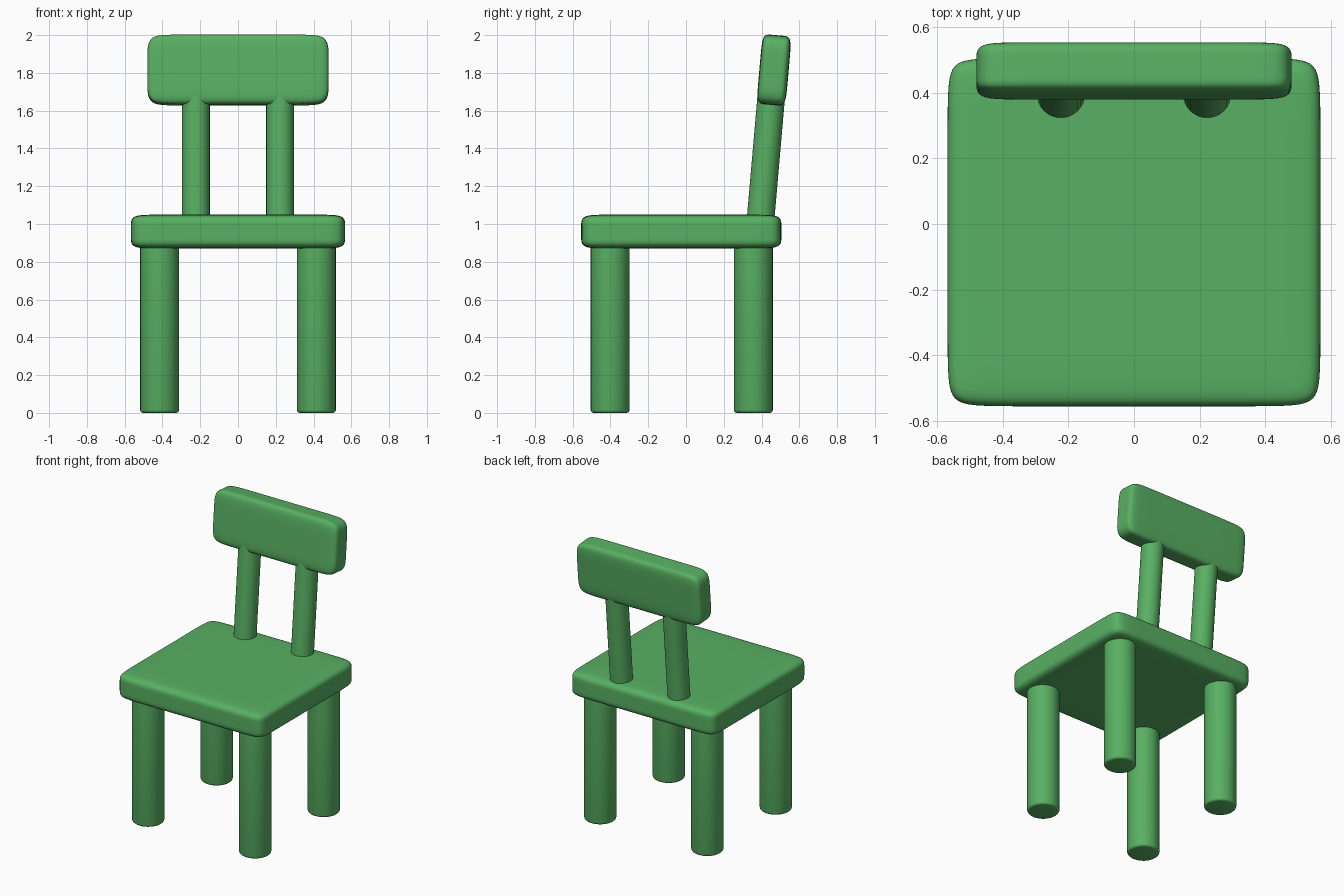
import bpy, bmesh, math
from mathutils import Vector, Matrix

if "Cube" in bpy.data.objects:
    bpy.data.objects.remove(bpy.data.objects["Cube"])

green = bpy.data.materials.new("leaf green")
green.diffuse_color = (0.098, 0.434, 0.125, 1.0)
green.use_nodes = True
green.node_tree.nodes["Principled BSDF"].inputs["Base Color"].default_value = green.diffuse_color


def finish(name, bm):
    bmesh.ops.recalc_face_normals(bm, faces=bm.faces)
    mesh = bpy.data.meshes.new(name)
    bm.to_mesh(mesh)
    bm.free()
    mesh.materials.append(green)
    obj = bpy.data.objects.new(name, mesh)
    bpy.context.collection.objects.link(obj)
    bpy.context.view_layer.objects.active = obj
    bpy.ops.object.select_all(action='DESELECT')
    obj.select_set(True)
    return obj


def soft_box(name, center, size, rounding, tilt=0.0):
    """Box with holding loops near every edge, softened by subdivision."""
    bm = bmesh.new()
    bmesh.ops.create_cube(bm, size=1.0, matrix=Matrix.Diagonal((*size, 1.0)))
    for axis in range(3):
        normal = Vector((0, 0, 0))
        normal[axis] = 1
        for side in (-1, 1):
            cut = normal * side * (size[axis] / 2 - rounding[axis])
            bmesh.ops.bisect_plane(bm, geom=bm.verts[:] + bm.edges[:] + bm.faces[:],
                                   plane_co=cut, plane_no=normal)
    obj = finish(name, bm)
    obj.location = center
    obj.rotation_euler.x = tilt
    obj.modifiers.new("soften", 'SUBSURF').levels = 3
    obj.modifiers["soften"].render_levels = 3
    bpy.ops.object.shade_smooth()
    return obj


def rod(name, start, end, radius, bevel=0.0):
    """Round rod between two points, with an optional rounded start rim."""
    start, end = Vector(start), Vector(end)
    axis = end - start
    bm = bmesh.new()
    bmesh.ops.create_cone(bm, cap_ends=True, segments=32, radius1=radius,
                          radius2=radius, depth=axis.length)
    if bevel:
        low = -axis.length / 2
        rim = [e for e in bm.edges if all(abs(v.co.z - low) < 1e-4 for v in e.verts)]
        bmesh.ops.bevel(bm, geom=rim, offset=bevel, segments=3, profile=0.5,
                        affect='EDGES')
    obj = finish(name, bm)
    obj.location = (start + end) / 2
    obj.rotation_euler = axis.to_track_quat('Z', 'Y').to_euler()
    bpy.ops.object.shade_smooth_by_angle(angle=math.radians(40))
    return obj


# Seat slab
soft_box("seat", (0, -0.025, 0.96), (1.135, 1.06, 0.18), (0.14, 0.14, 0.06))

# Backrest, leaning slightly backwards
lean = math.radians(5)
soft_box("backrest", (0, 0.466, 1.815), (0.96, 0.155, 0.37), (0.14, 0.045, 0.12), -lean)

for side, s in (("left", -1), ("right", 1)):
    # Legs
    for end, y in (("front", -0.402), ("back", 0.357)):
        rod(f"{end}_{side}_leg", (s * 0.415, y, 0), (s * 0.415, y, 0.95), 0.103, 0.015)
    # Posts that carry the backrest
    rod(f"{side}_back_post", (s * 0.2225, 0.390, 0.97), (s * 0.2225, 0.457, 1.74), 0.073)
